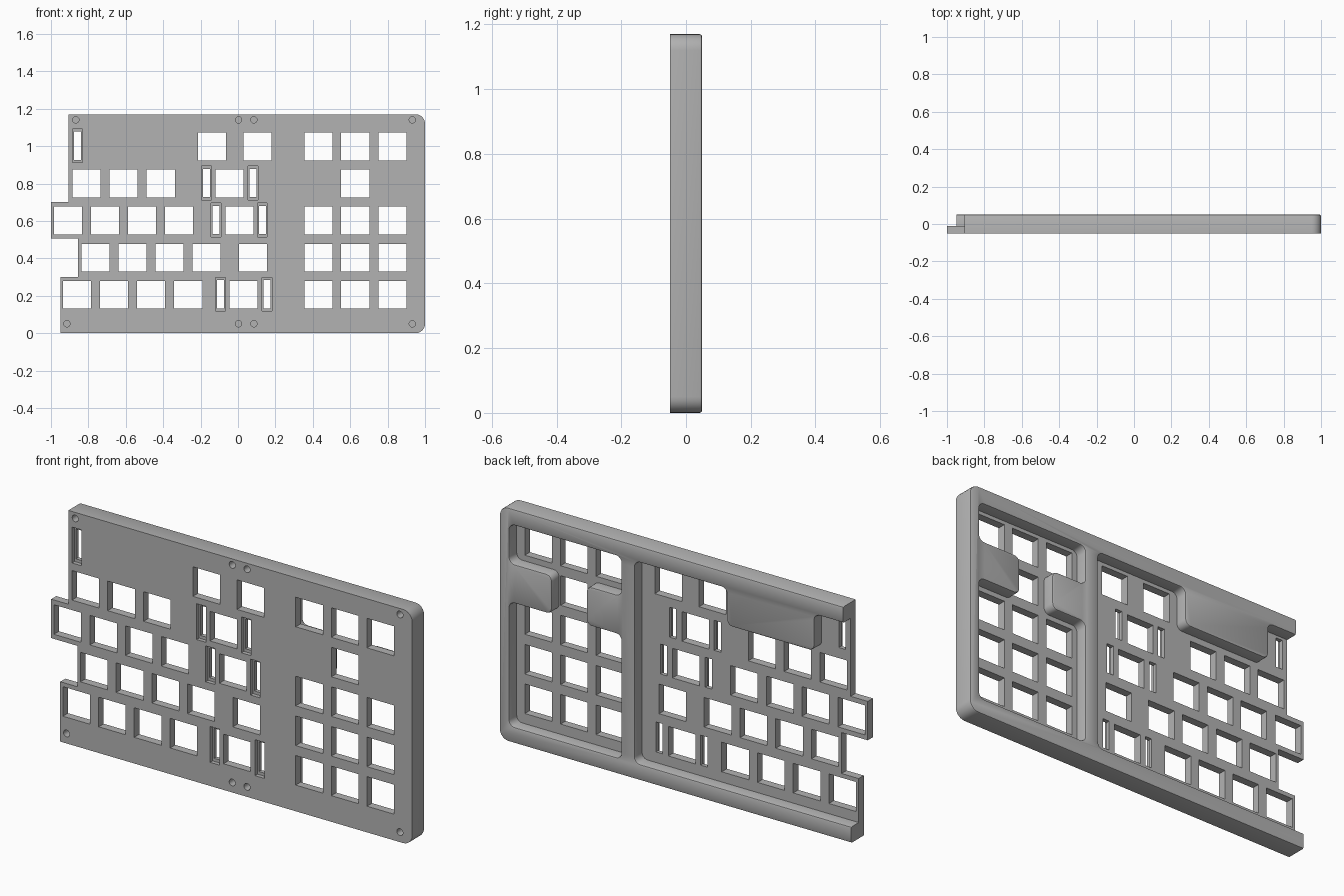
import bpy, bmesh, math
from mathutils import Vector

if "Cube" in bpy.data.objects:
    bpy.data.objects.remove(bpy.data.objects["Cube"], do_unlink=True)

FRONT, FLOOR, BACK = -0.05, -0.01, 0.05

grey = bpy.data.materials.new("plain grey")
grey.use_nodes = True
grey.diffuse_color = (0.45, 0.45, 0.45, 1)
grey.node_tree.nodes["Principled BSDF"].inputs["Base Color"].default_value = grey.diffuse_color


def rounded(corners, steps=6):
    """Replace each (x, z, radius) corner by an arc."""
    pts = []
    for i, (x, z, r) in enumerate(corners):
        p = Vector((x, z))
        if r == 0:
            pts.append(p)
            continue
        a = (Vector(corners[i - 1][:2]) - p).normalized()
        b = (Vector(corners[(i + 1) % len(corners)][:2]) - p).normalized()
        centre = p + (a + b) * r
        for k in range(steps + 1):
            t = k / steps * math.pi / 2
            pts.append(centre - b * r * math.cos(t) - a * r * math.sin(t))
    return pts


def rect(cx, cz, w, h):
    return [Vector((cx + sx * w / 2, cz + sz * h / 2))
            for sx, sz in ((-1, -1), (1, -1), (1, 1), (-1, 1))]


def circle(cx, cz, r, n=20):
    return [Vector((cx + r * math.cos(math.tau * k / n), cz + r * math.sin(math.tau * k / n)))
            for k in range(n)]


def prisms(name, outlines, y0, y1):
    """One object holding every outline extruded from y0 to y1."""
    bm = bmesh.new()
    for pts in outlines:
        face = bm.faces.new([bm.verts.new((p.x, y0, p.y)) for p in pts])
        ext = bmesh.ops.extrude_face_region(bm, geom=[face])
        moved = [v for v in ext["geom"] if isinstance(v, bmesh.types.BMVert)]
        bmesh.ops.translate(bm, verts=moved, vec=(0, y1 - y0, 0))
    bmesh.ops.recalc_face_normals(bm, faces=bm.faces)
    mesh = bpy.data.meshes.new(name)
    bm.to_mesh(mesh)
    bm.free()
    obj = bpy.data.objects.new(name, mesh)
    bpy.context.collection.objects.link(obj)
    return obj


def cut(target, cutter):
    """Subtract the cutter, then discard it."""
    cutter.hide_render = True
    mod = target.modifiers.new("cut", "BOOLEAN")
    mod.operation, mod.solver, mod.object = "DIFFERENCE", "EXACT", cutter
    bpy.context.view_layer.objects.active = target
    bpy.ops.object.modifier_apply(modifier=mod.name)
    bpy.data.objects.remove(cutter, do_unlink=True)


# Case half with a stepped left edge
R = 0.05
case = prisms("keyboard_case_half", [rounded([
    (-0.95, 0, 0), (1, 0, R), (1, 1.17, R), (-0.905, 1.17, 0),
    (-0.905, 0.7, 0), (-1, 0.7, 0), (-1, 0.505, 0),
    (-0.855, 0.505, 0), (-0.855, 0.3, 0), (-0.95, 0.3, 0)])], FRONT, BACK)

# Rear pockets: main area open to the left edge, and keypad with two side blocks
r, low, high = 0.03, 0.08, 1.09
main = [(-1.1, low, 0), (0.25, low, r), (0.25, high, r), (-0.26, high, r), (-0.26, 0.905, r),
        (-0.745, 0.905, r), (-0.745, high, r), (-1.1, high, 0)]
keypad = [(0.325, low, r), (0.945, low, r), (0.945, 0.7, r), (0.71, 0.7, r),
          (0.71, 0.895, r), (0.945, 0.895, r), (0.945, high, r), (0.325, high, r),
          (0.325, 0.895, r), (0.518, 0.895, r), (0.518, 0.7, r), (0.325, 0.7, r)]
cut(case, prisms("pockets", [rounded(main), rounded(keypad)], FLOOR, BACK + 0.1))

# Small chamfer along the rear rims
bm = bmesh.new()
bm.from_mesh(case.data)
rims = [e for e in bm.edges
        if all(abs(v.co.y - BACK) < 1e-4 for v in e.verts)
        and not all(v.co.x < -0.9 for v in e.verts)
        and len(e.link_faces) == 2 and e.calc_face_angle(0) > 0.5]
bmesh.ops.bevel(bm, geom=rims, offset=0.008, segments=2, profile=0.5,
                affect="EDGES", clamp_overlap=False)
bm.to_mesh(case.data)
bm.free()

# Square key openings, row by row (centre height: left edges)
pad = [0.355, 0.552, 0.75]
rows = {
    0.998: [-0.215, 0.03] + pad,
    0.8: [-0.885, -0.687, -0.488, -0.12, 0.552],
    0.602: [-0.985, -0.785, -0.588, -0.39, -0.068] + pad,
    0.403: [-0.838, -0.64, -0.442, -0.244, 0.006] + pad,
    0.205: [-0.935, -0.737, -0.54, -0.341, -0.045] + pad,
}
keys = [rect(x + 0.075, z, 0.15, 0.148) for z, xs in rows.items() for x in xs]

# Stabiliser slots: narrow through slots inside shallow front recesses
slots = [(-0.858, 1.002), (-0.168, 0.803), (0.08, 0.803), (-0.118, 0.605),
         (0.13, 0.605), (-0.093, 0.208), (0.155, 0.208)]
cut(case, prisms("key_openings", keys + [rect(x, z, 0.037, 0.15) for x, z in slots], -0.1, 0.02))

# Blind screw holes
screws = [(x, z) for z, first in ((0.05, -0.915), (1.14, -0.867))
          for x in (first, 0.003, 0.085, 0.932)]
cut(case, prisms("recesses", [rect(x, z, 0.052, 0.18) for x, z in slots], -0.1, FRONT + 0.02))
cut(case, prisms("screw_holes", [circle(x, z, 0.017) for x, z in screws], -0.1, 0.02))

case.data.materials.clear()
case.data.materials.append(grey)
for poly in case.data.polygons:
    poly.material_index = 0
bpy.ops.object.select_all(action="DESELECT")
case.select_set(True)
bpy.context.view_layer.objects.active = case
bpy.ops.object.shade_smooth_by_angle(angle=math.radians(30))
